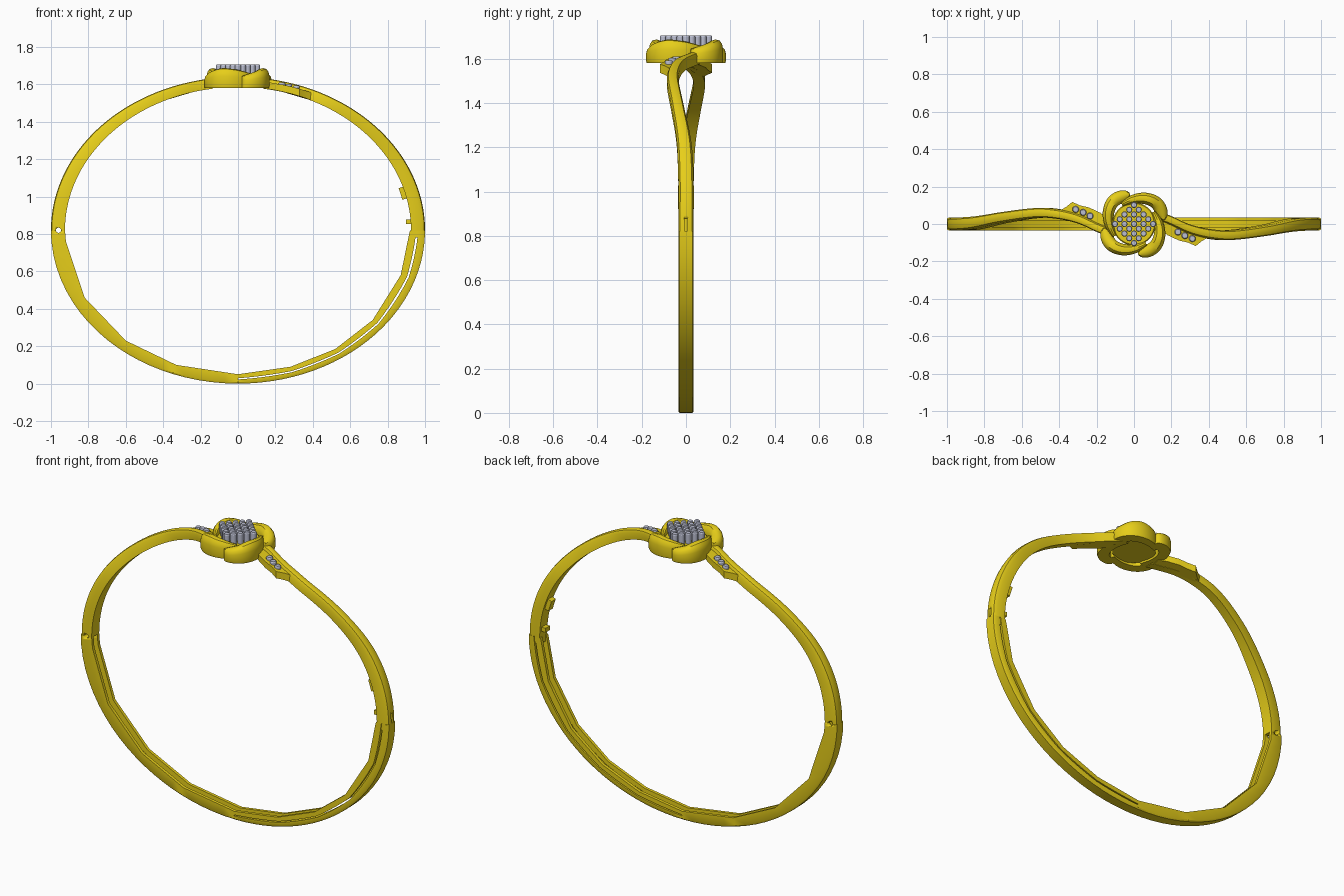
import bpy, bmesh, math
from mathutils import Vector, Matrix

if "Cube" in bpy.data.objects:
    bpy.data.objects.remove(bpy.data.objects["Cube"])

def material(name, rgb):
    m = bpy.data.materials.new(name)
    m.diffuse_color = (*rgb, 1)
    m.use_nodes = True
    m.node_tree.nodes["Principled BSDF"].inputs["Base Color"].default_value = m.diffuse_color
    return m

GOLD = material("gold", (0.80, 0.62, 0.01))
STONE = material("stone", (0.50, 0.52, 0.64))
CZ, A, B = 0.82, 1.0, 0.82          # outer ellipse of the bangle
AI, BI = 0.925, 0.765               # inner ellipse of the upper half

def finish(name, bm, mat=GOLD, angle=35):
    bmesh.ops.recalc_face_normals(bm, faces=bm.faces)
    me = bpy.data.meshes.new(name)
    bm.to_mesh(me)
    bm.free()
    me.materials.append(mat)
    ob = bpy.data.objects.new(name, me)
    bpy.context.collection.objects.link(ob)
    bpy.ops.object.select_all(action='DESELECT')
    ob.select_set(True)
    bpy.context.view_layer.objects.active = ob
    bpy.ops.object.shade_smooth_by_angle(angle=math.radians(angle))
    return ob

def loft(name, rings):
    bm = bmesh.new()
    vr = [[bm.verts.new(p) for p in r] for r in rings]
    n = len(vr[0])
    for a, b in zip(vr, vr[1:]):
        for i in range(n):
            bm.faces.new((a[i], a[(i + 1) % n], b[(i + 1) % n], b[i]))
    bm.faces.new(vr[0])
    bm.faces.new(vr[-1])
    return finish(name, bm)

def interp(table, x):
    # smooth Catmull-Rom style lookup in a small (x, value) table
    if x <= table[0][0]: return table[0][1]
    for i in range(len(table) - 1):
        (x0, y0), (x1, y1) = table[i], table[i + 1]
        if x <= x1:
            def slope(k):
                k0, k1 = max(k - 1, 0), min(k + 1, len(table) - 1)
                return (table[k1][1] - table[k0][1]) / (table[k1][0] - table[k0][0])
            h = x1 - x0
            u = (x - x0) / h
            return ((2*u**3 - 3*u*u + 1) * y0 + (u**3 - 2*u*u + u) * h * slope(i)
                    + (3*u*u - 2*u**3) * y1 + (u**3 - u*u) * h * slope(i + 1))
    return table[-1][1]

# Upper arms: weave sideways towards the flower, one is the other turned 180 degrees
SWAY = [(0.15, 0.04), (0.2, 0.02), (0.3, -0.025), (0.4, -0.05), (0.52, -0.06),
        (0.72, -0.036), (0.87, -0.008), (0.96, 0), (1, 0)]
HALF = [(0.15, 0.024), (0.5, 0.026), (0.75, 0.029), (0.9, 0.034), (1, 0.035)]
ARM = [(-1, 0.3), (-0.75, 0.06), (-0.3, 0), (0.3, 0), (0.75, 0.06), (1, 0.3), (1, 1), (-1, 1)]

def arm(name, s):
    rings = []
    for k in range(49):
        t = math.radians(81.5) * k / 48
        c, n = math.cos(t), math.sin(t)
        y, w = interp(SWAY, c), interp(HALF, c)
        o, i = Vector((A*c, 0, CZ + B*n)), Vector((AI*c, 0, CZ + BI*n))
        ring = []
        for u, f in ARM:
            p = o.lerp(i, f)
            ring.append((s * p.x, s * (y + u * w), p.z))
        rings.append(ring)
    return loft(name, rings)

arm_right, arm_left = arm("arm_right", 1), arm("arm_left", -1)

# Lower half: smooth outside, faceted inside
def lower_part(name, inner, section):
    pts = []
    for a, b in zip(inner, inner[1:]):
        pts += [Vector((a[0], 0, a[1])).lerp(Vector((b[0], 0, b[1])), j / 5) for j in range(5)]
    pts.append(Vector((inner[-1][0], 0, inner[-1][1])))
    rings = []
    for p in pts:
        t = math.atan2((p.z - CZ) / B, p.x)
        if abs(p.z - CZ) < 1e-6:
            t = 0 if p.x > 0 else math.pi
        o = Vector((A * math.cos(t), 0, CZ + B * math.sin(t)))
        rings.append([(q.x, y, q.z) for y, q in ((y, o.lerp(p, f)) for y, f in section)])
    return loft(name, rings)

LEFT = [(-0.925, 0.82), (-0.92, 0.76), (-0.82, 0.46), (-0.60, 0.23), (-0.33, 0.10), (0, 0.05)]
RIGHT = [(0, 0.05), (0.28, 0.09), (0.52, 0.185), (0.72, 0.34), (0.87, 0.58), (0.915, 0.80), (0.92, 0.82)]
OUTER = [(-0.035, 0.15), (-0.029, 0), (0.029, 0), (0.035, 0.15)]
CHANNEL = OUTER + [(0.035, 1), (0.017, 1), (0.017, 0.5), (-0.017, 0.5), (-0.017, 1), (-0.035, 1)]
lower_left = lower_part("lower_band_left", LEFT, CHANNEL)
lower_right = lower_part("lower_band_right_shell", RIGHT, OUTER + [(0.035, 0.45), (-0.035, 0.45)])
for side, y0, y1 in (("front", -0.035, -0.017), ("back", 0.017, 0.035)):
    lower_part("inner_rail_" + side, RIGHT, [(y0, 0.57), (y1, 0.57), (y1, 1), (y0, 1)])

def box(name, centre, size, tilt=0):
    bm = bmesh.new()
    bmesh.ops.create_cube(bm, size=1, matrix=Matrix.Translation(centre)
                          @ Matrix.Rotation(tilt, 4, 'Y') @ Matrix.Diagonal((*size, 1)))
    return finish(name, bm)

# Clasp pieces on the inside right, and the web that closes the shell there
box("clasp_tab", (0.888, 0, 1.02), (0.04, 0.04, 0.065), math.radians(-18))
box("clasp_stop", (0.912, 0, 0.865), (0.03, 0.04, 0.025))
box("clasp_web", (0.955, 0, 0.80), (0.06, 0.06, 0.04))

# Hinge hole and clasp slot
def cut(target, cutter):
    m = target.modifiers.new("cut", 'BOOLEAN')
    m.object, m.operation, m.solver = cutter, 'DIFFERENCE', 'EXACT'
    cutter.hide_render = True
    cutter.hide_set(True)
    cutter.display_type = 'WIRE'

bm = bmesh.new()
bmesh.ops.create_cone(bm, cap_ends=True, segments=16, radius1=0.014, radius2=0.014, depth=0.2,
                      matrix=Matrix.Translation((-0.96, 0, 0.82)) @ Matrix.Rotation(math.pi / 2, 4, 'X'))
hole = finish("hinge_hole_cutter", bm)
slot = box("clasp_slot_cutter", (1, 0, 0.85), (0.03, 0.014, 0.055))
for t in (arm_left, lower_left):
    cut(t, hole)
cut(arm_right, slot)

# Flower: four swirling petals
PX = [(0, -0.065), (0.25, 0.0), (0.5, 0.07), (0.75, 0.128), (1, 0.162)]
PY = [(0, 0.105), (0.25, 0.133), (0.5, 0.135), (0.75, 0.103), (1, 0.022)]
PW = [(0, 0.014), (0.3, 0.027), (0.6, 0.033), (1, 0.036)]
PT = [(0, 1.66), (0.3, 1.68), (0.6, 1.685), (1, 1.645)]
DOME = [(-0.9, 0), (0.9, 0), (1, 0.1), (1, 0.6), (0.85, 0.82), (0.5, 0.96),
        (0, 1), (-0.5, 0.96), (-0.85, 0.82), (-1, 0.6), (-1, 0.1)]
for q in range(4):
    turn = Matrix.Rotation(q * math.pi / 2, 3, 'Z')
    rings = []
    for k in range(31):
        s = math.sin(k / 30 * math.pi / 2)
        p = Vector((interp(PX, s), interp(PY, s), 0))
        d = Vector((interp(PX, min(s + .01, 1)) - interp(PX, max(s - .01, 0)),
                    interp(PY, min(s + .01, 1)) - interp(PY, max(s - .01, 0)), 0)).normalized()
        side = Vector((-d.y, d.x, 0))
        w = interp(PW, s)
        if s > 0.82:
            w *= math.sqrt(max(1 - ((s - 0.82) / 0.18) ** 2, 0.01))
        h = interp(PT, s) - 1.58
        rings.append([turn @ (p + side * u * w + Vector((0, 0, 1.58 + v * h))) for u, v in DOME])
    loft(f"petal_{q + 1}", rings)

def cylinders(name, spots, r, depth, mat, seg=12, top=0.8):
    bm = bmesh.new()
    for x, y, z in spots:       # z is the top of each cylinder
        bmesh.ops.create_cone(bm, cap_ends=True, segments=seg, radius1=r, radius2=r, depth=depth - 0.006,
                              matrix=Matrix.Translation((x, y, z - 0.006 - (depth - 0.006) / 2)))
        bmesh.ops.create_cone(bm, cap_ends=True, segments=seg, radius1=r, radius2=r * top, depth=0.006,
                              matrix=Matrix.Translation((x, y, z - 0.003)))
    return finish(name, bm, mat)

# Flower seat and centre stones
cylinders("flower_seat", [(0, 0, 1.645)], 0.115, 0.055, GOLD, 32, 0.95)
g, c = 0.036, math.sqrt(0.5)
spots = [((i - j) * g * c, (i + j) * g * c, 1.705) for i in range(-3, 4) for j in range(-3, 4)
         if math.hypot(i, j) * g < 0.105]
cylinders("centre_stones", spots, 0.0165, 0.09, STONE)

# Side leaves beside the flower, each with three stones
LEAF = [(0.15, 0.015), (0.22, 0.0), (0.30, -0.03), (0.40, -0.07), (0.365, -0.09), (0.33, -0.118),
        (0.29, -0.10), (0.24, -0.088), (0.18, -0.06), (0.14, -0.03)]
def top_z(x, a=A, b=B):
    return CZ + b * math.sqrt(1 - (x / a) ** 2)

for name, s in (("right", 1), ("left", -1)):
    bm = bmesh.new()
    up = [bm.verts.new((s*x, s*y, top_z(x) - 0.018)) for x, y in LEAF]
    dn = [bm.verts.new((s*x, s*y, top_z(x, AI, BI) + 0.002)) for x, y in LEAF]
    bm.faces.new(up)
    bm.faces.new(dn)
    for i in range(len(LEAF)):
        j = (i + 1) % len(LEAF)
        bm.faces.new((up[i], up[j], dn[j], dn[i]))
    finish("leaf_" + name, bm)
    cylinders("leaf_stones_" + name, [(s*x, s*y, top_z(x) - 0.006) for x, y in
              ((0.235, -0.043), (0.272, -0.062), (0.312, -0.078))], 0.018, 0.04, STONE)
